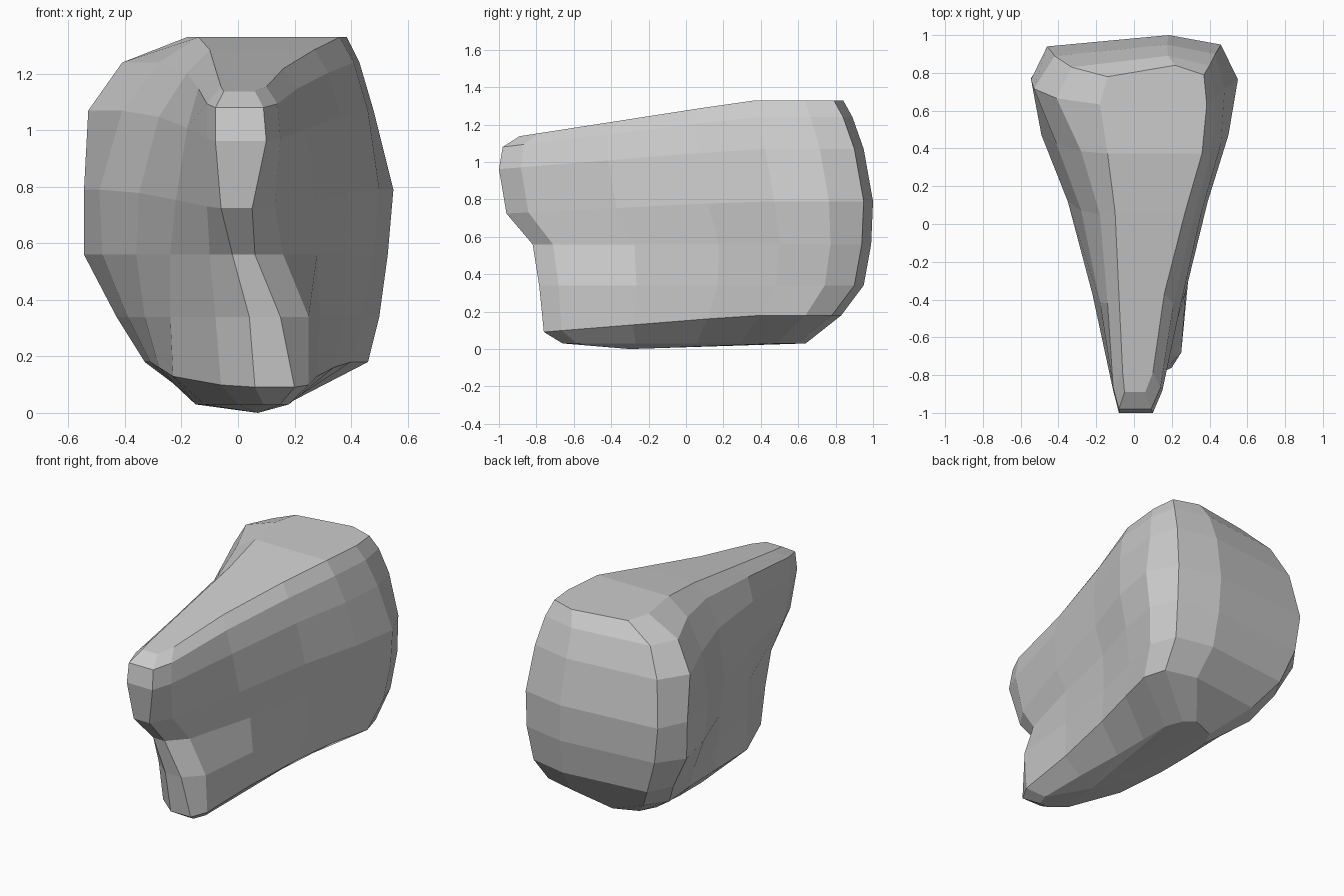
import bpy, bmesh

if "Cube" in bpy.data.objects:
    bpy.data.objects.remove(bpy.data.objects["Cube"])

# Stacked outlines of the boulder, bottom to top:
# height, tilt toward the front, front y, back y, left x values, right x values
FRACTIONS = (0, .06, .3, .55, .73, .88, 1)
RINGS = [
    (.03, 0, -.66, .64, (.09, .00, -.12, -.15, -.15, -.13, -.08), (.15, .18, .18, .17, .17, .17, .13)),
    (.18, .08, -.76, .83, (.06, -.06, -.23, -.28, -.31, -.33, -.24), (.20, .25, .28, .34, .40, .46, .42)),
    (.34, 0, -.785, .95, (.04, -.08, -.24, -.33, -.39, -.43, -.35), (.15, .25, .29, .37, .44, .50, .44)),
    (.56, 0, -.82, .99, (-.02, -.10, -.24, -.36, -.48, -.545, -.43), (.06, .16, .28, .38, .48, .53, .46)),
    (.79, .05, -.96, 1.0, (-.06, -.11, -.22, -.35, -.49, -.545, -.46), (.05, .13, .27, .39, .50, .55, .46)),
    (1.07, .08, -1.0, .95, (-.08, -.11, -.18, -.28, -.41, -.53, -.42), (.10, .15, .25, .36, .46, .48, .43)),
    (1.24, .12, -.98, .89, (-.08, -.11, -.14, -.18, -.28, -.41, -.33), (.09, .14, .21, .32, .41, .43, .40)),
    (1.33, .155, -.89, .84, (-.05, -.06, -.08, -.10, -.14, -.18, -.14), (.06, .10, .16, .27, .36, .385, .37)),
]


def make_ring(bm, height, tilt, front, back, left, right):
    def point(x, y):
        return bm.verts.new((x, y, height + tilt * min(y - .35, 0)))

    def side(xs, setback):
        return [point(x, front + f * (back - front) - (setback if f == 1 else 0))
                for x, f in zip(xs, FRACTIONS)]
    right_side = side(right, .05)
    centre = point(.3 * left[-1] + .7 * right[-1], back)
    return right_side + [centre] + side(left, .06)[::-1]


bm = bmesh.new()
rings = [make_ring(bm, *r) for r in RINGS]
n = len(rings[0])

# Side walls
for low, high in zip(rings, rings[1:]):
    for i in range(n):
        j = (i + 1) % n
        bm.faces.new((low[i], low[j], high[j], high[i]))

# Sloping top
top = rings[-1]
last = n // 2 - 1
for i in range(last):
    bm.faces.new((top[i], top[i + 1], top[n - 2 - i], top[n - 1 - i]))
bm.faces.new((top[last], top[last + 1], top[last + 2]))

# Shallow pointed underside
foot = bm.verts.new((.07, -.3, 0))
for i in range(n):
    bm.faces.new((rings[0][(i + 1) % n], rings[0][i], foot))

bmesh.ops.recalc_face_normals(bm, faces=bm.faces)
mesh = bpy.data.meshes.new("boulder")
bm.to_mesh(mesh)
bm.free()
bpy.context.collection.objects.link(bpy.data.objects.new("boulder", mesh))
